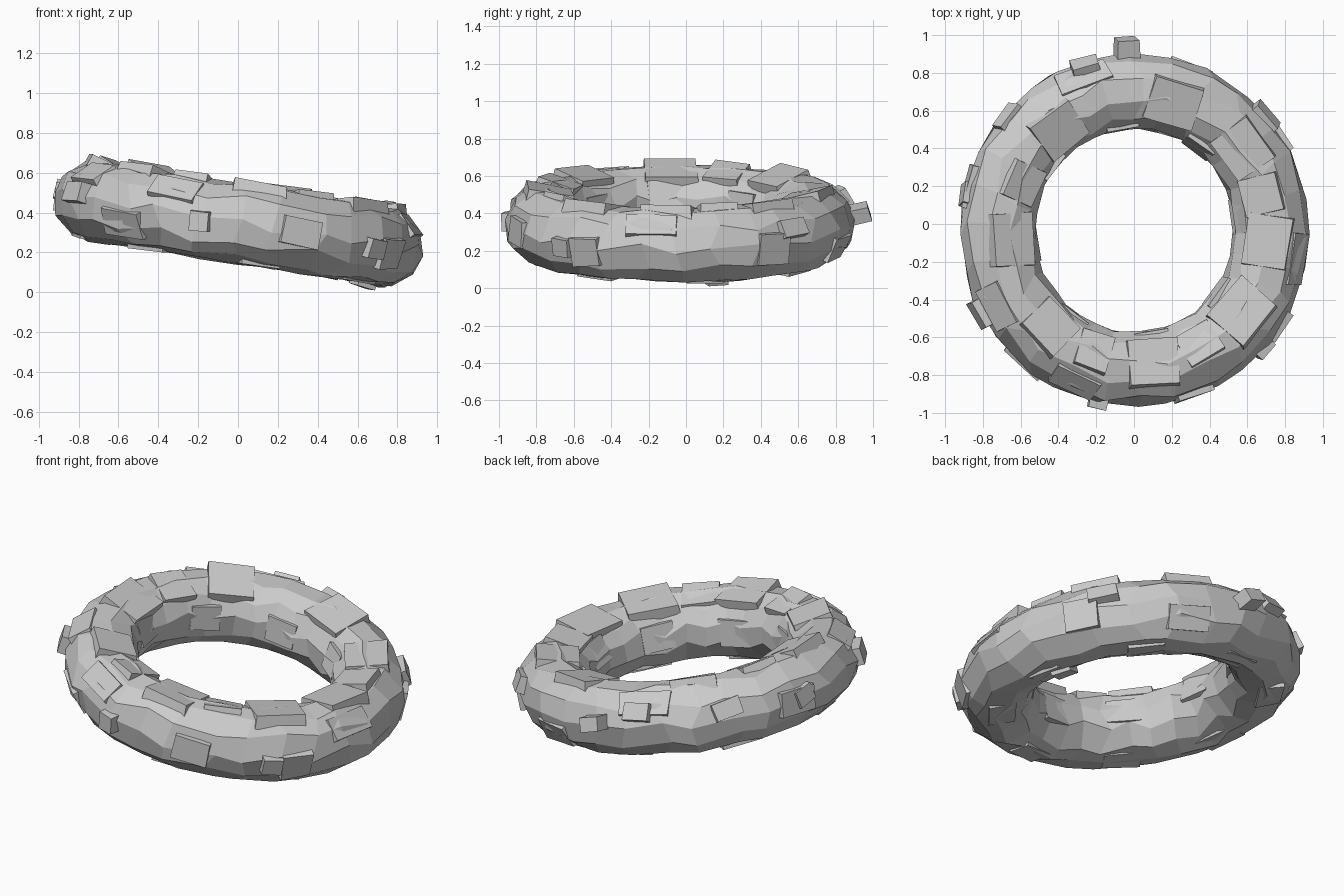
import bpy, bmesh, random
from math import sin, cos, pi, radians
from mathutils import Matrix, Vector

if "Cube" in bpy.data.objects:
    bpy.data.objects.remove(bpy.data.objects["Cube"])

random.seed(7)
rnd = random.uniform
R, r = 0.737, 0.2            # ring radius, tube radius
TILT = Matrix.Translation((0.003, -0.034, 0.345)) @ Matrix.Rotation(radians(9), 4, 'Y')


def make_object(name, bm):
    bmesh.ops.recalc_face_normals(bm, faces=bm.faces)
    me = bpy.data.meshes.new(name)
    bm.to_mesh(me)
    bm.free()
    ob = bpy.data.objects.new(name, me)
    bpy.context.collection.objects.link(ob)
    ob.matrix_world = TILT


# Stone slab on the tube: ring angle, tube angle (0 outward, 90 up), width along
# the ring, width around the tube, height of its face over the tube centre, roll
def add_block(bm, ang, tube, w, h, top, roll=0, depth=0.12):
    t, p = radians(ang), radians(tube)
    rad = Vector((cos(t), sin(t), 0))
    tan = Vector((-sin(t), cos(t), 0))
    n = rad * cos(p) + Vector((0, 0, sin(p)))
    rot = Matrix((tan, n.cross(tan), n)).transposed().to_4x4()
    mat = (Matrix.Translation(rad * R + n * (top - depth / 2)) @ rot
           @ Matrix.Rotation(radians(roll), 4, 'Z'))
    for v in bmesh.ops.create_cube(bm, size=1)["verts"]:
        k = 0.97 if v.co.z > 0 else 1.03
        v.co = mat @ Vector((v.co.x * w * k * rnd(.95, 1.05), v.co.y * h * k * rnd(.95, 1.05),
                             v.co.z * depth + rnd(-.006, .006)))


# A row of similar slabs at the given ring angles
def slab_row(name, angles, tube, spread, w, h, top):
    bm = bmesh.new()
    for a in angles:
        add_block(bm, a, tube + rnd(-spread, spread), w * rnd(.92, 1.08), h * rnd(.93, 1.07), top, rnd(-4, 4))
    make_object(name, bm)


# Rough faceted stone ring
bm = bmesh.new()
NU, NV = 28, 11
rows = []
for i in range(NU):
    row = []
    for j in range(NV):
        t = 2 * pi * (i + rnd(-.25, .25)) / NU
        p = 2 * pi * (j + 0.25 * (i % 2) + rnd(-.2, .2)) / NV
        q = r * rnd(0.975, 1.05)
        d = R + q * cos(p)
        row.append(bm.verts.new((d * cos(t), d * sin(t), q * sin(p))))
    rows.append(row)
for i in range(NU):
    a, b = rows[i], rows[(i + 1) % NU]
    for j in range(NV):
        k = (j + 1) % NV
        bm.faces.new((a[j], b[j], b[k], a[k]))
make_object("stone_ring", bm)

# Raised slabs on the top, nearly flush slabs on the walls and underside
slab_row("large_top_slabs", (75, 38, -5, -38, -84, -133, -176, 129), 104, 4, .27, .245, .204)
slab_row("small_top_slabs", (16, -62, -111, 158), 112, 6, .2, .2, .203)
slab_row("inner_slabs", range(-172, 180, 45), 168, 12, .18, .15, .202)
slab_row("upper_outer_slabs", (-113, -152, -10, 110), 42, 8, .27, .14, .193)
slab_row("outer_slabs", (-70, 165), 3, 8, .22, .14, .196)
slab_row("right_outer_slabs", (-33, 33), -10, 8, .18, .17, .203)
slab_row("lower_outer_slabs", (-130, 70), -30, 5, .24, .14, .193)
slab_row("bottom_slabs", range(-170, 150, 45), -92, 8, .22, .14, .196)

# Small chunks sticking out
bm = bmesh.new()
add_block(bm, 93, 12, .12, .08, .285, 8)
for ang, tube, w, top in ((108, 30, .15, .232), (41, 25, .17, .222), (-42, -5, .11, .222),
                          (-102, -5, .1, .226), (-152, 8, .16, .23), (168, 5, .12, .212),
                          (139, 20, .16, .212), (16, -103, .12, .222)):
    add_block(bm, ang, tube, w, .1, top, rnd(-12, 15))
make_object("small_chunks", bm)
